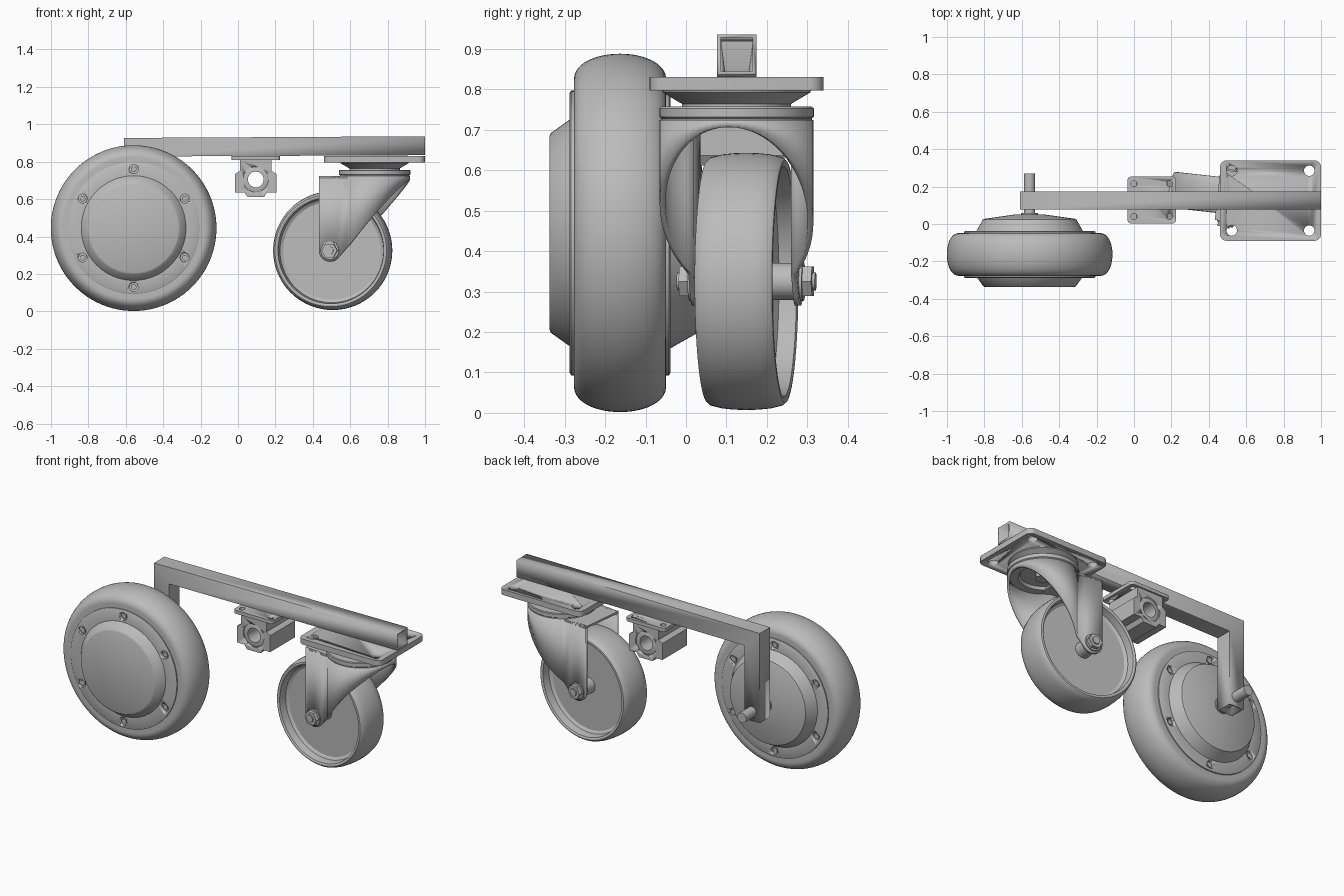
import bpy, bmesh
from math import radians, sin, cos, pi, sqrt
from mathutils import Matrix, Vector

cube = bpy.data.objects.get("Cube")
if cube:
    bpy.data.objects.remove(cube, do_unlink=True)

grey = bpy.data.materials.new("plain grey")
grey.use_nodes = True
grey.diffuse_color = (0.5, 0.5, 0.5, 1)
grey.node_tree.nodes["Principled BSDF"].inputs["Base Color"].default_value = (0.5, 0.5, 0.5, 1)

ALONG_Y = Matrix.Rotation(radians(-90), 4, 'X')


def activate(o):
    bpy.ops.object.select_all(action='DESELECT')
    o.select_set(True)
    bpy.context.view_layer.objects.active = o


def finish(name, bm, matrix=Matrix()):
    bmesh.ops.recalc_face_normals(bm, faces=bm.faces)
    bm.transform(matrix)
    me = bpy.data.meshes.new(name)
    bm.to_mesh(me)
    bm.free()
    me.materials.append(grey)
    o = bpy.data.objects.new(name, me)
    bpy.context.collection.objects.link(o)
    activate(o)
    bpy.ops.object.shade_smooth_by_angle(angle=radians(32))
    return o


def lathe(name, profile, matrix=Matrix(), steps=72):
    """Spin (radius, height) points about the z axis."""
    bm = bmesh.new()
    vs = [bm.verts.new((r, 0, h)) for r, h in profile]
    es = [bm.edges.new(p) for p in zip(vs, vs[1:])]
    bmesh.ops.spin(bm, geom=vs + es, cent=(0, 0, 0), axis=(0, 0, 1),
                   angle=2 * pi, steps=steps)
    bmesh.ops.remove_doubles(bm, verts=bm.verts, dist=1e-5)
    return finish(name, bm, matrix)


def rod(name, r, a, b, matrix=Matrix(), sides=32):
    return lathe(name, [(0, a), (r, a), (r, b), (0, b)], matrix, sides)


def box(name, lo, hi, corner=0):
    """Box between two corners, with rounded upright edges."""
    lo, hi = Vector(lo), Vector(hi)
    bm = bmesh.new()
    bmesh.ops.create_cube(bm, size=1)
    bm.transform(Matrix.Translation((lo + hi) / 2) @ Matrix.Diagonal((*(hi - lo), 1)))
    if corner:
        upright = [e for e in bm.edges
                   if abs(e.verts[0].co.z - e.verts[1].co.z) > 1e-4]
        bmesh.ops.bevel(bm, geom=upright, offset=corner, segments=6,
                        profile=0.5, affect='EDGES')
    return finish(name, bm)


def prism(name, outline, y0, y1):
    """Extrude an (x, z) outline from y0 to y1."""
    bm = bmesh.new()
    f = bm.faces.new([bm.verts.new((x, y0, z)) for x, z in outline])
    new = bmesh.ops.extrude_face_region(bm, geom=[f])["geom"]
    bmesh.ops.translate(bm, vec=(0, y1 - y0, 0),
                        verts=[v for v in new if isinstance(v, bmesh.types.BMVert)])
    return finish(name, bm)


def modify(o, kind, **settings):
    activate(o)
    m = o.modifiers.new(kind.lower(), kind)
    for key, value in settings.items():
        setattr(m, key, value)
    bpy.ops.object.modifier_apply(modifier=m.name)


def cut(o, cutters):
    for c in cutters:
        c.hide_render = True
        modify(o, 'BOOLEAN', operation='DIFFERENCE', object=c, solver='EXACT')
        bpy.data.objects.remove(c, do_unlink=True)


def at(x, y, z):
    return Matrix.Translation((x, y, z))


# Bent square tube: long beam with a mitred post going down to the drive axle
bm = bmesh.new()
stations = [((1, .835), (1, .936)), ((-.51, .828), (-.61, .927)), ((-.51, .39), (-.61, .39))]
rings = []
for (xi, zi), (xo, zo) in stations:
    corners = ((xi, .077, zi), (xi, .174, zi), (xo, .174, zo), (xo, .077, zo))
    rings.append([bm.verts.new(c) for c in corners])
for a, b in zip(rings, rings[1:]):
    for i in range(4):
        j = (i + 1) % 4
        bm.faces.new((a[i], a[j], b[j], b[i]))
beam = finish("beam_and_post", bm)
modify(beam, 'SOLIDIFY', thickness=.009, offset=-1, use_even_offset=True)

# Drive wheel: fat tyre, motor hub and axle
WX, WY, WZ, R = -.558, -.163, .445, .443
wheel_at = at(WX, 0, WZ) @ ALONG_Y
crown = [(.378 + (R - .378) * cos(t) ** .9, WY - .114 * sin(t))
         for t in [radians(86 - 172 * i / 24) for i in range(25)]]
lathe("drive_tyre", [(.33, -.277), (.378, -.277)] + crown + [(.378, -.049), (.33, -.049)],
      wheel_at, 96)
hub = lathe("motor_hub", [(0, -.338), (.238, -.338), (.247, -.334), (.28, -.288), (.345, -.288),
                          (.352, -.284), (.352, -.042), (.345, -.038), (.285, -.038),
                          (.25, .024), (.24, .028), (.12, .045), (.07, .052), (0, .052)],
            wheel_at, 96)
pockets = []
for k in range(6):
    a = radians(90 + 60 * k)
    spot = at(WX + .315 * cos(a), 0, WZ + .315 * sin(a)) @ ALONG_Y
    for side, face in ((-1, -.288), (1, -.038)):
        y0, y1 = sorted((face - side * .016, face + side * .01))
        pockets.append(rod("pocket", .024, y0, y1, spot, 20))
        y0, y1 = sorted((face - side * .018, face - side * .006))
        rod("hub_screw", .015, y0, y1, spot, 16)
cut(hub, pockets)
rod("drive_axle_collar", .045, .05, .06, wheel_at)
rod("drive_axle", .03, .04, .27, wheel_at)

# Bearing block hung under the beam
BX, BZ = .095, .705
plate = box("block_plate", (-.035, .003, .81), (.225, .253, .831), .02)
cut(plate, [rod("hole", .016, .7, .9, at(x, y, 0), 20) for x in (0, .19) for y in (.04, .215)])
half = [(.045, .612), (.06, .636), (.11, .636), (.11, .735), (.085, .75), (.085, .81)]
block = prism("bearing_block", [(BX + x, z) for x, z in half] +
              [(BX - x, z) for x, z in reversed(half)], .012, .244)
cut(block, [rod("bore", .068, -.1, .4, at(BX, 0, BZ) @ ALONG_Y, 48)])
lathe("bearing_sleeve", [(.042, .016), (.062, .016), (.069, .02), (.069, .236), (.062, .24),
                         (.042, .24), (.042, .016)], at(BX, 0, BZ) @ ALONG_Y, 48)

# Caster mounting plate
SX, SY = .73, .125
mount = box("caster_plate", (.46, -.09, .797), (1, .34, .83), .035)
cut(mount, [rod("hole", .028, .7, .9, at(SX + x, SY + y, 0), 24)
            for x in (-.207, .207) for y in (-.16, .16)])

# Swivelling caster, built about its pivot with the wheel trailing towards -x
caster = [
    lathe("swivel_bearing", [(0, .8), (.185, .8), (.182, .792), (.135, .764), (.135, .75), (0, .75)]),
    lathe("fork_crown", [(0, .757), (.187, .757), (.191, .753), (.191, .732), (.186, .728),
                         (.186, .715), (.13, .715), (.12, .73), (0, .73)]),
    rod("king_pin", .045, .705, .74, sides=6),
    box("fork_bridge", (-.285, -.135, .712), (-.08, .135, .724)),
]

# Fork: upright U-shaped sheet trimmed by a slanted line and round axle ends
AX, AZ, LEG, BOW, END = -.225, .325, .128, .183, .06


def fork_bottom(x):
    if x > AX + .0455:
        return min(.72, AZ - .039 + (x - AX - .0455) * 1.16)
    return AZ - sqrt(max(0, END ** 2 - (x - AX) ** 2))


meet = -sqrt(BOW ** 2 - LEG ** 2)
leg = [(AX - END * cos(pi * i / 20), -LEG) for i in range(17)]
leg = [p for p in leg if p[0] < meet - .005]
start = Vector((1, 0)).angle(Vector((meet, LEG)))
arc = [(BOW * cos(t), BOW * sin(t)) for t in [start * (i / 24 - 1) for i in range(49)]]
bm = bmesh.new()
pairs = [(bm.verts.new((x, y, fork_bottom(x))), bm.verts.new((x, y, .724)))
         for x, y in leg + arc + [(x, -y) for x, y in reversed(leg)]]
for (a, b), (c, d) in zip(pairs, pairs[1:]):
    bm.faces.new((a, c, d, b))
fork = finish("caster_fork", bm)
modify(fork, 'SOLIDIFY', thickness=.014, offset=0)
caster.append(fork)

# Caster wheel with deep dished sides, plus axle hardware
axle_at = at(AX, 0, AZ) @ ALONG_Y
side = [(0, .04), (.262, .04), (.278, .05), (.284, .093), (.292, .097), (.3, .096),
        (.307, .088), (.314, .06), (.317, .03)]
caster.append(lathe("caster_wheel", side + [(.318, 0)] + [(r, -y) for r, y in reversed(side)],
                    axle_at, 96))
caster.append(rod("caster_hub", .046, -.12, .12, axle_at))
caster.append(rod("caster_axle", .022, -.172, .172, axle_at, 24))
for s in (-1, 1):
    y0, y1 = sorted((s * .13, s * .142))
    caster.append(rod("axle_washer", .048, y0, y1, axle_at))
    y0, y1 = sorted((s * .14, s * .165))
    caster.append(rod("axle_nut", .042, y0, y1, axle_at, 6))

swivel = at(SX, SY, 0) @ Matrix.Rotation(radians(-6.3), 4, 'Z')
for part in caster:
    part.matrix_world = swivel
